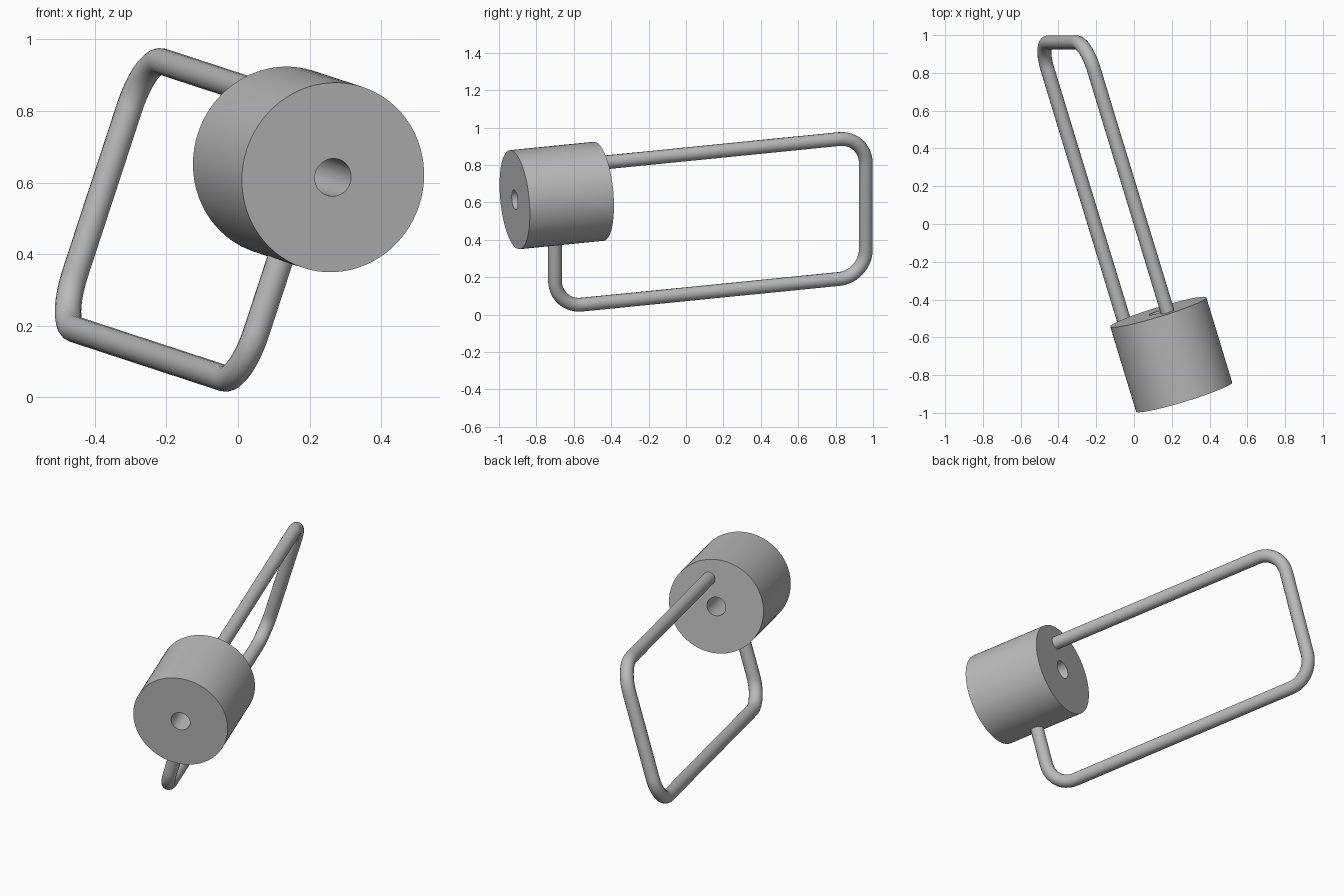
import bpy, bmesh, math
from mathutils import Vector, Matrix

cube = bpy.data.objects.get("Cube")
if cube:
    bpy.data.objects.remove(cube, do_unlink=True)

# Single grey finish
GREY = (0.5, 0.5, 0.5, 1.0)
mat = bpy.data.materials.new("plain grey")
mat.use_nodes = True
mat.diffuse_color = GREY
mat.node_tree.nodes["Principled BSDF"].inputs["Base Color"].default_value = GREY

# Tilted frame: X along the barrel axis, Y along the wire's short sides
axis = Vector((-0.29, 0.953, 0.095)).normalized()
side = Vector((-axis.z, 0, axis.x)).normalized() * -1
frame = Matrix((axis, side, axis.cross(side))).transposed().to_4x4()
frame.translation = (0.197, -0.691, 0.637)

BARREL_R, HOLE_R, HALF_LEN = 0.266, 0.053, 0.236
WIRE_R, BEND_R = 0.037, 0.15


def finish(obj):
    obj.matrix_world = frame
    obj.data.materials.clear()
    obj.data.materials.append(mat)
    bpy.ops.object.select_all(action="DESELECT")
    obj.select_set(True)
    bpy.context.view_layer.objects.active = obj
    if obj.type == "CURVE":
        bpy.ops.object.convert(target="MESH")
    bpy.ops.object.shade_smooth_by_angle(angle=math.radians(35))


# Barrel with a through hole: rectangular section spun about the axis
bm = bmesh.new()
section = [(-HALF_LEN, HOLE_R), (HALF_LEN, HOLE_R),
           (HALF_LEN, BARREL_R), (-HALF_LEN, BARREL_R)]
verts = [bm.verts.new((x, r, 0)) for x, r in section]
edges = [bm.edges.new((verts[i], verts[(i + 1) % 4])) for i in range(4)]
bmesh.ops.spin(bm, geom=verts + edges, cent=(0, 0, 0), axis=(1, 0, 0),
               angle=math.tau, steps=72)
bmesh.ops.remove_doubles(bm, verts=bm.verts, dist=0.0001)
bmesh.ops.recalc_face_normals(bm, faces=bm.faces)
mesh = bpy.data.meshes.new("barrel")
bm.to_mesh(mesh)
bm.free()
barrel = bpy.data.objects.new("barrel", mesh)
bpy.context.collection.objects.link(barrel)
finish(barrel)


def rounded_path(points, radius, steps=12):
    """Open path whose right-angle corners become quarter arcs."""
    path = [points[0]]
    for before, corner, after in zip(points, points[1:], points[2:]):
        d_in = (corner - before).normalized()
        d_out = (after - corner).normalized()
        centre = corner + (d_out - d_in) * radius
        for i in range(steps + 1):
            t = math.pi / 2 * i / steps
            path.append(centre + radius * (d_in * math.sin(t) - d_out * math.cos(t)))
    return path + [points[-1]]


# Bent wire loop: out of the barrel's back, round, and up into its underside
FAR, TOP, BOTTOM, LEG = 1.735, 0.159, -0.628, -0.01
corners = [Vector(p) for p in ((HALF_LEN - 0.03, TOP, 0), (FAR, TOP, 0),
                               (FAR, BOTTOM, 0), (LEG, BOTTOM, 0),
                               (LEG, -BARREL_R + 0.03, 0))]
curve = bpy.data.curves.new("wire_loop", "CURVE")
curve.dimensions = "3D"
curve.bevel_depth = WIRE_R
curve.bevel_resolution = 6
curve.use_fill_caps = True
path = rounded_path(corners, BEND_R)
spline = curve.splines.new("POLY")
spline.points.add(len(path) - 1)
for point, co in zip(spline.points, path):
    point.co = (*co, 1)
wire = bpy.data.objects.new("wire_loop", curve)
bpy.context.collection.objects.link(wire)
finish(wire)
